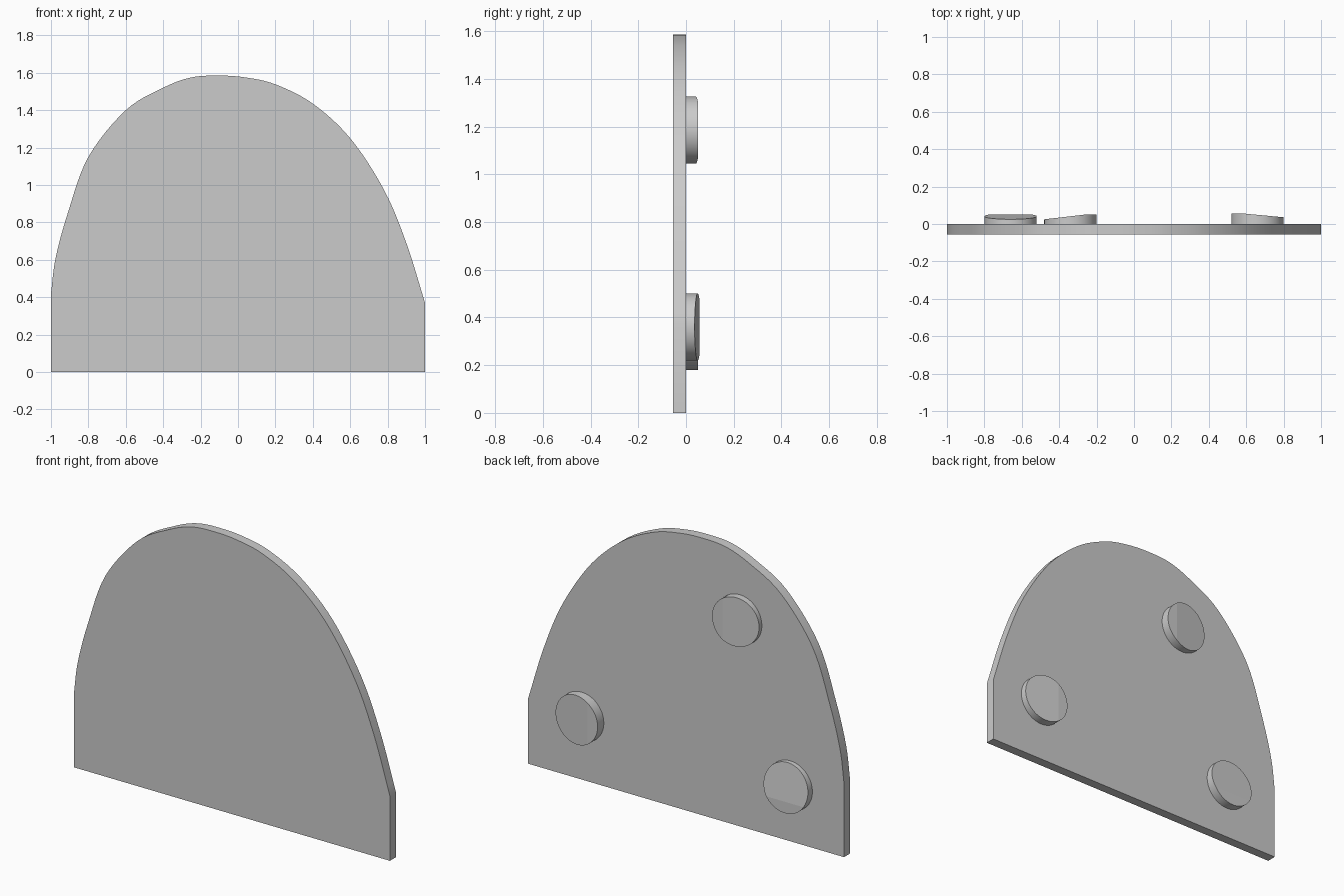
import bpy, bmesh, math
from mathutils import Vector

cube = bpy.data.objects.get("Cube")
if cube:
    bpy.data.objects.remove(cube, do_unlink=True)

grey = bpy.data.materials.new("light_grey")
grey.use_nodes = True
grey.diffuse_color = (0.6, 0.6, 0.6, 1)
grey.node_tree.nodes["Principled BSDF"].inputs["Base Color"].default_value = (0.6, 0.6, 0.6, 1)


def finish(bm, name):
    """Smooth the curved rims, keep front, back and underside flat."""
    bmesh.ops.recalc_face_normals(bm, faces=bm.faces)
    for f in bm.faces:
        f.normal_update()
        f.smooth = abs(f.normal.y) < 0.5 and f.normal.z > -0.999
    mesh = bpy.data.meshes.new(name)
    bm.to_mesh(mesh)
    bm.free()
    mesh.materials.append(grey)
    obj = bpy.data.objects.new(name, mesh)
    bpy.context.collection.objects.link(obj)
    return obj


def prism(bm, outline, y0, y1):
    """Extrude an (x, z) outline from y0 to y1."""
    face = bm.faces.new([bm.verts.new((x, y0, z)) for x, z in outline])
    ext = bmesh.ops.extrude_face_region(bm, geom=[face])["geom"]
    for v in ext:
        if isinstance(v, bmesh.types.BMVert):
            v.co.y = y1


def spline(points, steps=6):
    """Smooth curve through the points."""
    p = [Vector(q) for q in points]
    p = [2 * p[0] - p[1]] + p + [2 * p[-1] - p[-2]]
    out = []
    for a, b, c, d in zip(p, p[1:], p[2:], p[3:]):
        for i in range(steps):
            t = i / steps
            out.append(b + (c - a) * t / 2 + (2 * a - 5 * b + 4 * c - d) * t**2 / 2
                       + (3 * b - a - 3 * c + d) * t**3 / 2)
    return out + [p[-2]]


# Lopsided arched plate
arch = [(-1, 0.42), (-0.975, 0.61), (-0.91, 0.85), (-0.8, 1.15), (-0.6, 1.4),
        (-0.4, 1.52), (-0.25, 1.575), (-0.1, 1.585), (0.04, 1.575), (0.2, 1.538),
        (0.4, 1.435), (0.6, 1.25), (0.78, 0.975), (0.9, 0.69), (1, 0.37)]
bm = bmesh.new()
prism(bm, [(-1, 0)] + [tuple(p) for p in spline(arch)] + [(1, 0)], -0.055, 0)
finish(bm, "arched_plate")


def pad(name, x, z, slope, high, low, radius=0.14, crease=0.075, sides=64):
    """Round pad whose back is flat on one edge and slopes down along slope."""
    bm = bmesh.new()
    ring = [math.tau * i / sides for i in range(sides)]
    prism(bm, [(radius * math.cos(a), radius * math.sin(a)) for a in ring], 0, high)
    along = Vector((slope[0], 0, slope[1]))
    bmesh.ops.bisect_plane(bm, geom=bm.verts[:] + bm.edges[:] + bm.faces[:],
                           plane_co=along * -crease, plane_no=along)
    for v in bm.verts:
        if v.co.y > high / 2:
            fall = max(0, v.co.dot(along) + crease) / (radius + crease)
            v.co.y = high - (high - low) * fall
    finish(bm, name).location = (x, 0, z)


# Three sloped pads on the back
pad("lower_right_pad", -0.66, 0.32, (0, 1), 0.05, 0.025)
pad("upper_pad", -0.34, 1.185, (-1, 0), 0.05, 0.025)
pad("lower_left_pad", 0.66, 0.36, (1, 0), 0.056, 0.036)
